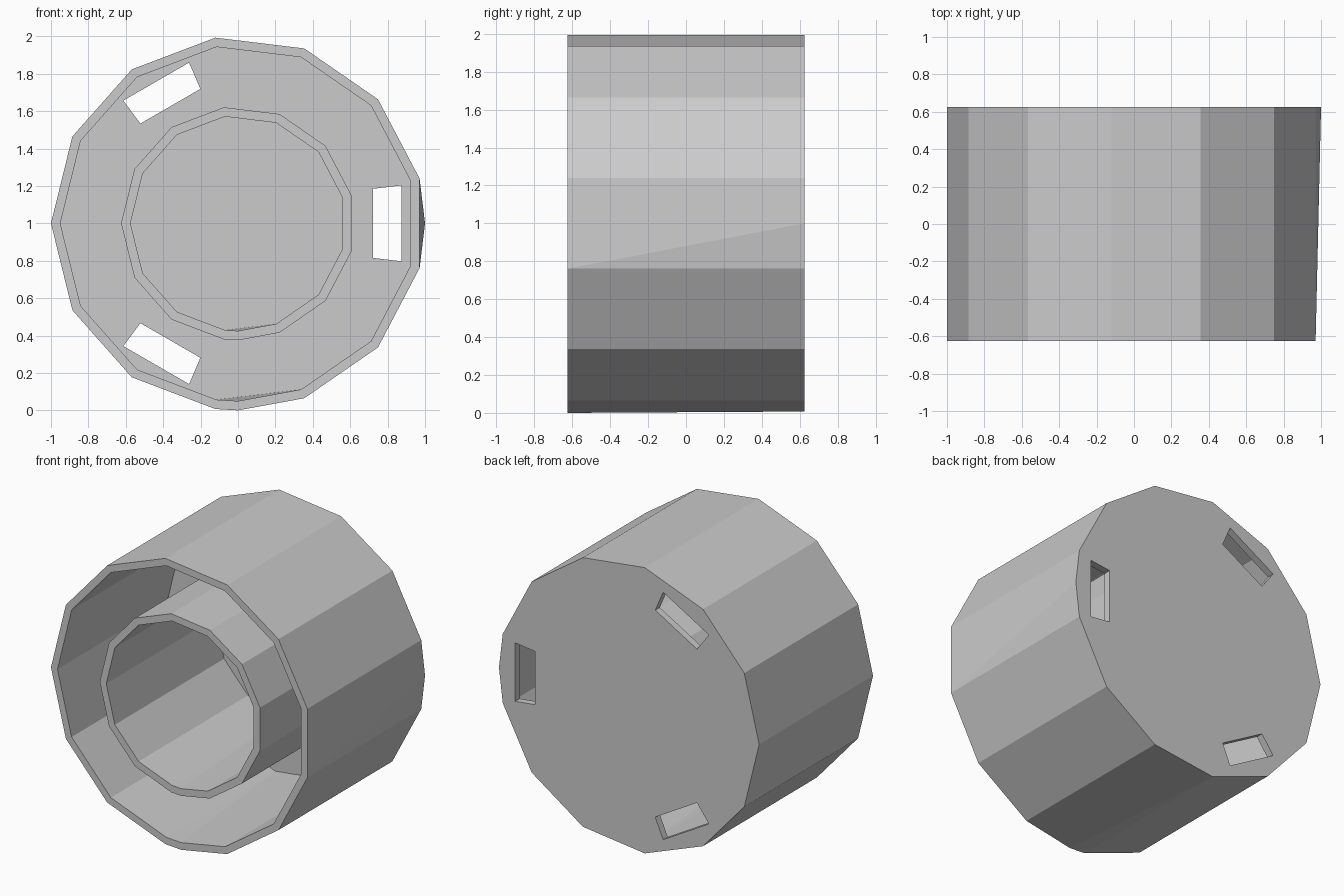
import bpy, bmesh, math

if "Cube" in bpy.data.objects:
    bpy.data.objects.remove(bpy.data.objects["Cube"])

SIDES, HALF, FLOOR, CZ = 13, 0.625, 0.575, 1.0


def loop(bm, r, y, right_tip=False, low_tip=False):
    """13-sided ring (corner at -x); optional extra tips at +x and at the bottom."""
    pts = []
    for k in range(SIDES):
        a = math.pi + k * 2 * math.pi / SIDES
        pts.append((r * math.cos(a), r * math.sin(a)))
        if k == 3:   # bottom tip
            pts.append((0, -r) if low_tip else pts[-1])
        if k == 6:   # right tip
            pts.append((r, 0) if right_tip else pts[-1])
    return [bm.verts.new((x, y, CZ + z)) for x, z in pts]


def finish(bm, name):
    bmesh.ops.remove_doubles(bm, verts=bm.verts, dist=1e-5)
    bmesh.ops.dissolve_degenerate(bm, edges=bm.edges, dist=1e-5)
    bmesh.ops.recalc_face_normals(bm, faces=bm.faces)
    me = bpy.data.meshes.new(name)
    bm.to_mesh(me)
    bm.free()
    ob = bpy.data.objects.new(name, me)
    bpy.context.collection.objects.link(ob)
    return ob


# Housing: outer wall, rim, channel, inner tube and its floor as one closed skin
bm = bmesh.new()
rings = [
    loop(bm, 1.0, HALF, right_tip=True),
    loop(bm, 1.0, -HALF, low_tip=True),
    loop(bm, 0.95, -HALF, low_tip=True),
    loop(bm, 0.95, FLOOR),
    loop(bm, 0.625, FLOOR),
    loop(bm, 0.625, -HALF, low_tip=True),
    loop(bm, 0.575, -HALF, low_tip=True),
    loop(bm, 0.575, FLOOR),
]
n = SIDES + 2
for a, b in zip(rings, rings[1:]):
    for i in range(n):
        j = (i + 1) % n
        bm.faces.new((a[i], a[j], b[j], b[i]))
bm.faces.new(rings[0])
bm.faces.new(rings[-1])
housing = finish(bm, "housing")

# Three slots through the back plate
bm = bmesh.new()
profile = [(0.723, -0.185), (0.875, -0.203), (0.875, 0.203), (0.723, 0.185)]
for s in range(3):
    c, d = math.cos(s * 2 * math.pi / 3), math.sin(s * 2 * math.pi / 3)
    f, b = [[bm.verts.new((x * c - z * d, y, CZ + x * d + z * c)) for x, z in profile]
            for y in (FLOOR - 0.1, HALF + 0.1)]
    bm.faces.new(f)
    bm.faces.new(b)
    for i in range(4):
        j = (i + 1) % 4
        bm.faces.new((f[i], f[j], b[j], b[i]))
cutter = finish(bm, "slot_cutter")
cutter.hide_render = True

mod = housing.modifiers.new("slots", 'BOOLEAN')
mod.operation = 'DIFFERENCE'
mod.solver = 'EXACT'
mod.object = cutter
bpy.context.view_layer.objects.active = housing
housing.select_set(True)
bpy.ops.object.modifier_apply(modifier=mod.name)
bpy.data.objects.remove(cutter)
